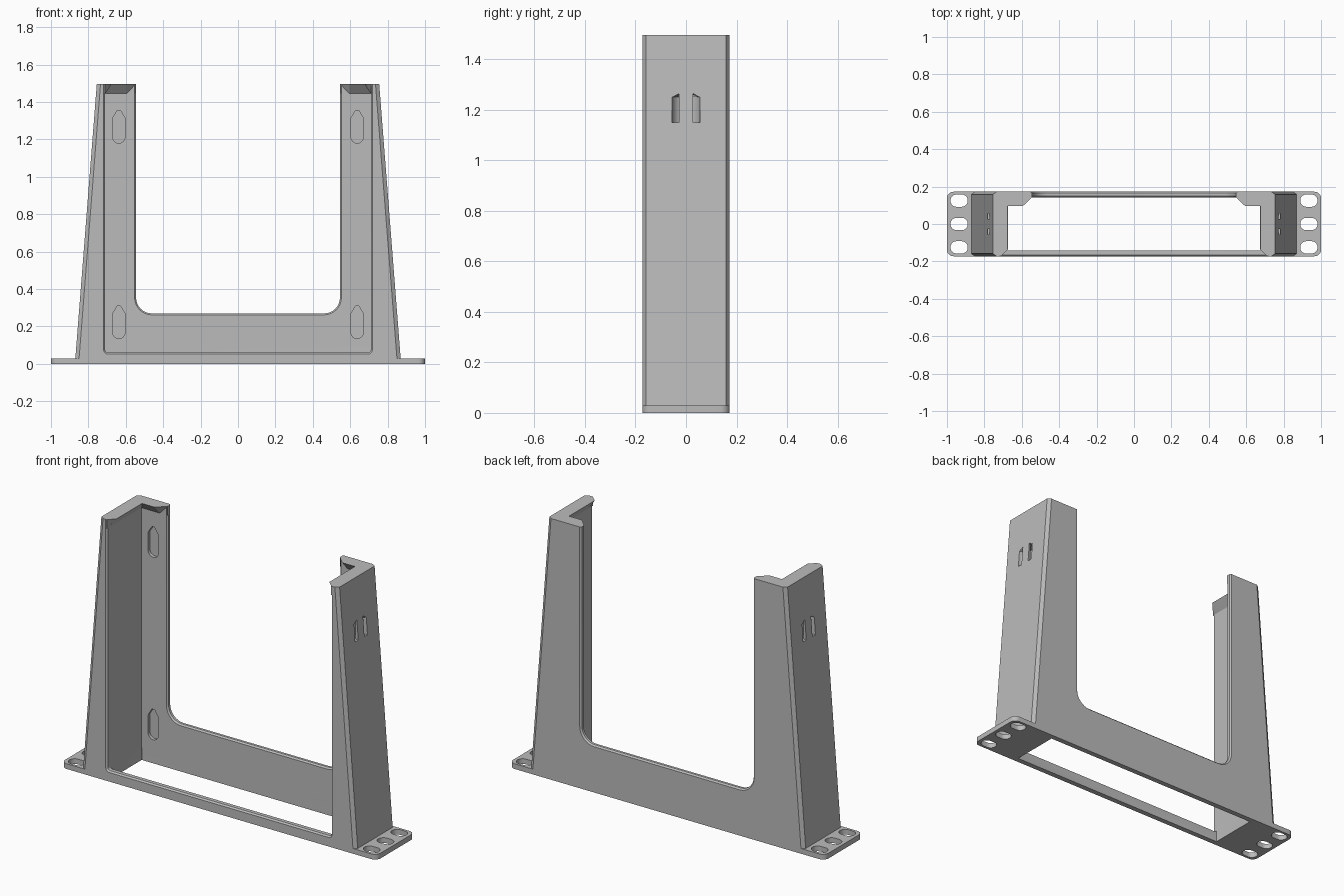
import bpy
import bmesh
from math import sin, cos, pi, radians

if "Cube" in bpy.data.objects:
    bpy.data.objects.remove(bpy.data.objects["Cube"], do_unlink=True)

grey = bpy.data.materials.new("mid grey plastic")
grey.use_nodes = True
colour = (0.5, 0.5, 0.5, 1)
grey.diffuse_color = colour
grey.node_tree.nodes["Principled BSDF"].inputs["Base Color"].default_value = colour

TOP = 1.497      # overall height
DEEP = 0.1725    # half depth
WALL = 0.71      # half width of the cavity
BACK = 0.142     # inner face of the back panel
PLATE = 0.03     # foot thickness
EASE = 0.008     # small edge chamfer


def loft(name, rings):
    """Solid through rings that share a point count, capped at both ends."""
    bm = bmesh.new()
    rows = [[bm.verts.new(p) for p in ring] for ring in rings]
    n = len(rows[0])
    for a, b in zip(rows, rows[1:]):
        for i in range(n):
            j = (i + 1) % n
            bm.faces.new((a[i], a[j], b[j], b[i]))
    bm.faces.new(rows[0])
    bm.faces.new(rows[-1])
    bmesh.ops.recalc_face_normals(bm, faces=bm.faces)
    mesh = bpy.data.meshes.new(name)
    bm.to_mesh(mesh)
    bm.free()
    mesh.materials.append(grey)
    ob = bpy.data.objects.new(name, mesh)
    bpy.context.collection.objects.link(ob)
    return ob


def combine(target, tool, operation):
    mod = target.modifiers.new("combine", "BOOLEAN")
    mod.operation, mod.object, mod.solver = operation, tool, "EXACT"
    bpy.context.view_layer.objects.active = target
    bpy.ops.object.modifier_apply(modifier=mod.name)
    bpy.data.objects.remove(tool, do_unlink=True)


def flat(points, z):
    return [(x, y, z) for x, y in points]


def upright(points, y):
    return [(x, y, z) for x, z in points]


def arc(cx, cy, r, start, end, steps=8):
    angles = [radians(start + (end - start) * i / steps) for i in range(steps + 1)]
    return [(cx + r * cos(a), cy + r * sin(a)) for a in angles]


def rounded(hx, hy, r, cx=0, cy=0):
    pts = []
    for sx, sy, a in ((1, 1, 0), (-1, 1, 90), (-1, -1, 180), (1, -1, 270)):
        pts += arc(cx + sx * (hx - r), cy + sy * (hy - r), r, a, a + 90)
    return pts


def trough(half, bottom, r):
    """Open-topped U section with round lower corners."""
    left = arc(r - half, bottom + r, r, 180, 270)
    right = arc(half - r, bottom + r, r, 270, 360)
    return [(-half, 2)] + left + right + [(half, 2)]


def trough_cutter(name, half, bottom, r, stations):
    return loft(name, [upright(trough(half + o, bottom - o, r + o), y)
                       for y, o in stations])


# Tapered body with chamfered outer edges
def body_ring(half, z):
    cx, cy = 0.02, 0.014
    quarter = [(half, DEEP - cy), (half - cx, DEEP)]
    back = quarter + [(-x, y) for x, y in reversed(quarter)]
    return flat(back + [(-x, -y) for x, y in back], z)


bracket = loft("bracket_frame", [body_ring(0.872, 0), body_ring(0.755, TOP)])

# Foot plate
foot = rounded(1, DEEP, 0.035)
combine(bracket, loft("foot_plate", [flat(foot, 0), flat(foot, PLATE)]), "UNION")

# Cavity open to the front, floor opening, and window in the back panel
combine(bracket, trough_cutter("cavity", WALL, 0.06, 0.015,
        [(-0.3, EASE), (-DEEP, EASE), (EASE - DEEP, 0), (BACK, 0)]), "DIFFERENCE")
floor = rounded(WALL, BACK, 0.002)
combine(bracket, loft("floor_opening", [flat(floor, -0.1), flat(floor, 0.1)]), "DIFFERENCE")
combine(bracket, trough_cutter("back_window", 0.545, 0.27, 0.085,
        [(BACK - 0.01, EASE), (BACK, EASE), (BACK + EASE, 0), (DEEP - EASE, 0),
         (DEEP, EASE), (0.3, EASE)]), "DIFFERENCE")

for s in (1, -1):
    # Sloping retaining lip around the top of each leg
    outer = [(0.546, BACK + 0.008), (0.72, BACK + 0.008), (0.72, -0.171)]
    upper = [(WALL, -0.171), (0.675, -0.137), (0.675, 0.095), (0.595, 0.095), (0.546, BACK)]
    lower = [(WALL, -0.171), (WALL, -0.137), (WALL, BACK), (0.595, BACK), (0.546, BACK)]
    lip = loft("top_lip", [flat([(s * x, y) for x, y in outer + ring], z)
                           for ring, z in ((lower, 1.445), (upper, TOP))])
    combine(bracket, lip, "UNION")

    # Mounting slots through the foot
    for y in (-0.125, 0, 0.125):
        slot = rounded(0.046, 0.033, 0.0325, s * 0.935, y)
        combine(bracket, loft("foot_slot", [flat(slot, -0.1), flat(slot, 0.1)]), "DIFFERENCE")

    # Blind keyholes in the back panel, round below and pointed above
    for z in (0.135, 1.18):
        x, r = s * 0.637, 0.033
        key = arc(x, z + r, r, 180, 360) + [(x + r, z + 0.135), (x + 0.008, z + 0.175),
                                            (x - 0.008, z + 0.175), (x - r, z + 0.135)]
        combine(bracket, loft("keyhole", [upright(key, 0.1), upright(key, BACK + 0.018)]),
                "DIFFERENCE")

    # Curved tie tunnel in the outer side, with a sloping roof
    outside, inside = arc(0, 0, 0.055, 0, 180, 12), arc(0, 0, 0.028, 180, 0, 12)
    ends = [(-0.028, -0.05), (0.028, -0.05)]
    band = outside + [(-0.055, -0.05)] + ends + inside[1:-1] + []
    band = ([(0.055, -0.05)] + outside + [(-0.055, -0.05), ends[0]]
            + inside + [ends[1]])
    base, roof = [], []
    for along, depth in band:
        x = s * (0.776 - depth * 0.85)
        rim = along * along + max(depth, 0) ** 2 > 0.04 ** 2
        base.append((x, along, 1.15))
        roof.append((x, along, 1.25 if rim else 1.265))
    combine(bracket, loft("tie_tunnel", [base, roof]), "DIFFERENCE")

# Smooth fillets, crisp edges
bpy.ops.object.select_all(action="DESELECT")
bracket.select_set(True)
bpy.context.view_layer.objects.active = bracket
bpy.ops.object.shade_smooth_by_angle(angle=radians(30))
